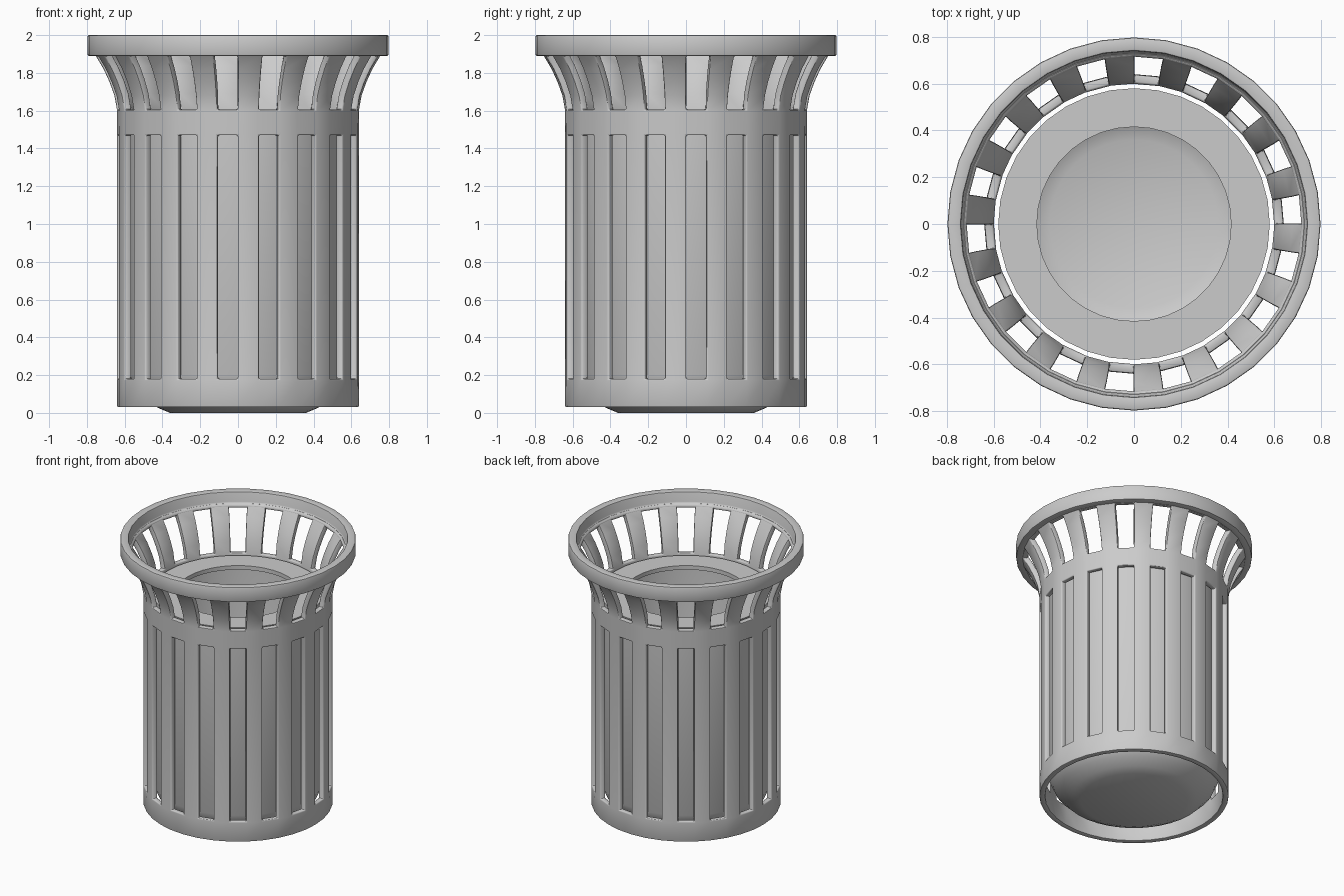
import bpy, bmesh, math

if "Cube" in bpy.data.objects:
    bpy.data.objects.remove(bpy.data.objects["Cube"])

SIDES = 36


def revolve(name, profile, closed=False, skip_bands=()):
    """Turn (radius, z) points round z; on skip_bands every other panel is left open."""
    bm = bmesh.new()
    rings = []
    for r, z in profile:
        if r == 0:
            rings.append([bm.verts.new((0, 0, z))] * SIDES)
        else:
            rings.append([bm.verts.new((r * math.cos(2 * math.pi * i / SIDES),
                                        r * math.sin(2 * math.pi * i / SIDES), z))
                          for i in range(SIDES)])
    bands = len(profile) if closed else len(profile) - 1
    for b in range(bands):
        lo, hi = rings[b], rings[(b + 1) % len(rings)]
        for i in range(SIDES):
            if b in skip_bands and i % 2 == 0:
                continue
            j = (i + 1) % SIDES
            corners = list(dict.fromkeys((lo[i], lo[j], hi[j], hi[i])))
            bm.faces.new(corners)
    mesh = bpy.data.meshes.new(name)
    bm.to_mesh(mesh)
    bm.free()
    obj = bpy.data.objects.new(name, mesh)
    bpy.context.collection.objects.link(obj)
    return obj


def finish(obj, thickness=0, bevel=0):
    """Add wall thickness and softened edges, then smooth shading."""
    if thickness:
        m = obj.modifiers.new("thickness", 'SOLIDIFY')
        m.thickness = thickness
        m.offset = -1
        m.use_even_offset = True
    if bevel:
        m = obj.modifiers.new("soft_edges", 'BEVEL')
        m.width = bevel
        m.segments = 2
        m.limit_method = 'ANGLE'
        m.angle_limit = math.radians(40)
    bpy.ops.object.select_all(action='DESELECT')
    obj.select_set(True)
    bpy.context.view_layer.objects.active = obj
    bpy.ops.object.convert(target='MESH')
    bpy.ops.object.shade_smooth_by_angle(angle=math.radians(35))


# Slatted outer shell: tall slots in the body, short slots in the flared neck
shell = revolve("slatted_shell", [
    (0.64, 0.03), (0.64, 0.18), (0.64, 1.47), (0.64, 1.605),
    (0.655, 1.68), (0.68, 1.75), (0.712, 1.82), (0.75, 1.885), (0.76, 1.90)],
    skip_bands=(1, 3, 4, 5, 6))
finish(shell, thickness=0.04, bevel=0.008)

# Heavy top rim
rim = revolve("top_rim", [
    (0.715, 1.89), (0.797, 1.89), (0.797, 2.0), (0.74, 2.0), (0.735, 1.92), (0.715, 1.912)],
    closed=True)
finish(rim, bevel=0.008)

# Inner liner: dished bottom, straight wall, flat top with a round opening
liner = revolve("inner_liner", [
    (0, 0.0), (0.36, 0.0), (0.42, 0.025), (0.49, 0.065), (0.545, 0.12), (0.58, 0.20),
    (0.58, 1.60), (0.415, 1.60), (0.415, 1.57)])
finish(liner)

# Scale sets the rim to 1.6 across
for obj in (shell, rim, liner):
    obj.data.update()
